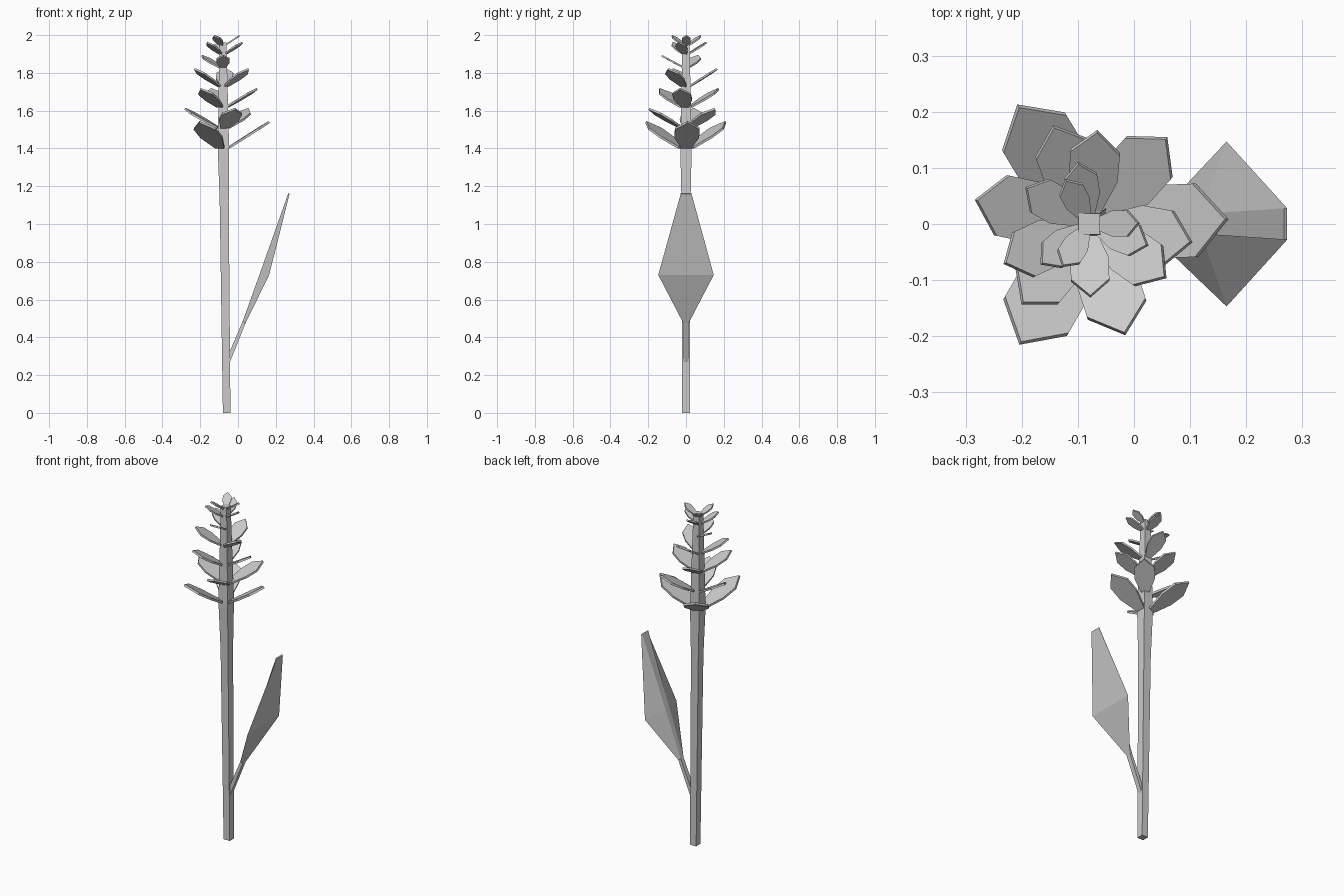
import bpy, bmesh, math
from mathutils import Vector

cube = bpy.data.objects.get("Cube")
if cube:
    bpy.data.objects.remove(cube, do_unlink=True)

# Single plain grey material
grey = bpy.data.materials.new("plain_grey")
grey.use_nodes = True
GREY = (0.6, 0.6, 0.6, 1)
grey.diffuse_color = GREY
grey.node_tree.nodes["Principled BSDF"].inputs["Base Color"].default_value = GREY


def loft(name, rings):
    """Join equal-length closed rings of points into a capped flat-shaded solid."""
    bm = bmesh.new()
    loops = [[bm.verts.new(p) for p in ring] for ring in rings]
    n = len(loops[0])
    for a, b in zip(loops, loops[1:]):
        for i in range(n):
            j = (i + 1) % n
            bm.faces.new((a[i], a[j], b[j], b[i]))
    bm.faces.new(loops[0][::-1])
    bm.faces.new(loops[-1])
    bmesh.ops.recalc_face_normals(bm, faces=bm.faces)
    mesh = bpy.data.meshes.new(name)
    bm.to_mesh(mesh)
    bm.free()
    mesh.materials.append(grey)
    obj = bpy.data.objects.new(name, mesh)
    bpy.context.collection.objects.link(obj)
    return obj


# Square stem: height, centre x, half width
def square(z, x, h):
    return [(x - h, -h, z), (x + h, -h, z), (x + h, h, z), (x - h, h, z)]


STEM = [(0, -0.06, 0.02), (1.12, -0.073, 0.024), (1.4, -0.077, 0.03), (1.96, -0.08, 0.019)]
loft("stem", [square(*s) for s in STEM])


# Folded leaf on a thin stalk: inner x, z, half width, then outer x, z, half width
def leaf_ring(xi, zi, wi, xo, zo, wo):
    return [(xi, -wi, zi), (xo, -wo, zo), (xo, wo, zo), (xi, wi, zi)]


LEAF = [
    (-0.05, 0.31, 0.013, -0.05, 0.25, 0.013),
    (0.025, 0.485, 0.013, 0.04, 0.475, 0.014),
    (0.12, 0.75, 0.018, 0.165, 0.73, 0.147),
    (0.267, 1.165, 0.028, 0.273, 1.16, 0.028),
]
loft("leaf", [leaf_ring(*r) for r in LEAF])


# Petal: tapered flat hexagonal plate rising outward from the stem
def petal(name, angle, reach, z_base, z_tip, thick):
    a = math.radians(angle)
    out = Vector((math.cos(a), math.sin(a), 0))
    side = Vector((-math.sin(a), math.cos(a), 0))
    start = reach * 0.12
    slope = (z_tip - z_base) / (reach - start)
    half = [(0.12, 0.11), (0.48, 0.27), (0.77, 0.27)]
    outline = half + [(1.0, 0)] + [(u, -v) for u, v in reversed(half)]
    top = []
    for u, v in outline:
        p = Vector((-0.08, 0, z_base)) + out * u * reach + side * v * reach
        p.z += (u * reach - start) * slope
        top.append(p)
    normal = (Vector((0, 0, 1)) - out * slope).normalized()
    loft(name, [[p - normal * thick for p in top], top])


# Flower whorls: petal angles, reach, base height, tip height
WHORLS = [
    ((2, 121, 240), 0.242, 1.41, 1.545),
    ((48, 168, 288), 0.203, 1.515, 1.615),
    ((-10, 110, 230), 0.182, 1.625, 1.72),
    ((85, 205, 325), 0.163, 1.735, 1.825),
    ((150, 271), 0.127, 1.835, 1.895),
    ((-20, 100, 220), 0.108, 1.905, 1.965),
    ((1, 118, 238), 0.086, 1.95, 2.0),
]
for w, (angles, reach, low, high) in enumerate(WHORLS, 1):
    for k, angle in enumerate(angles, 1):
        petal(f"petal_whorl_{w}_{k}", angle, reach, low, high, 0.006 + reach * 0.025)
